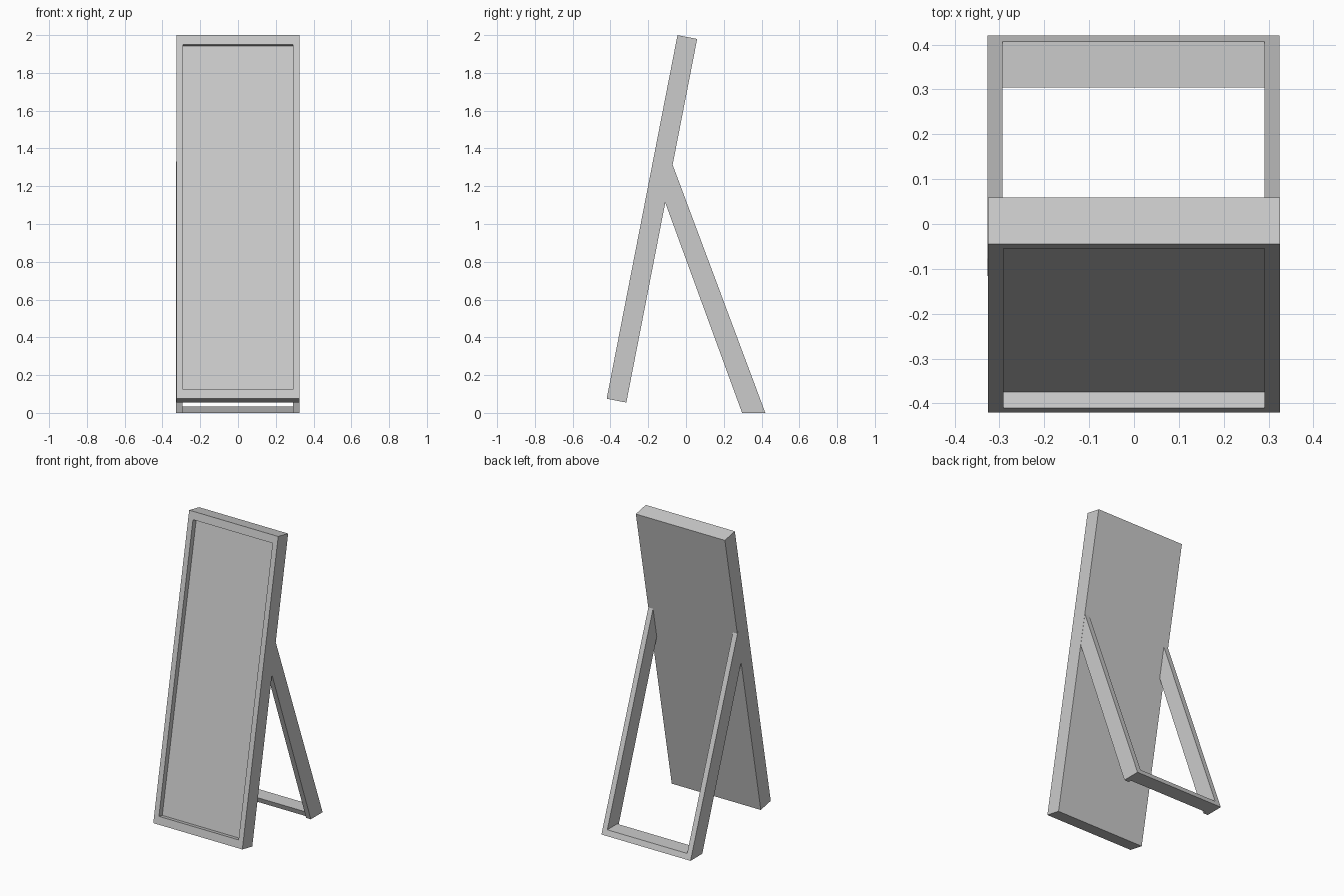
import bpy, bmesh
from mathutils import Vector, Matrix

if "Cube" in bpy.data.objects:
    bpy.data.objects.remove(bpy.data.objects["Cube"])


def make_object(name, bm):
    bmesh.ops.recalc_face_normals(bm, faces=bm.faces)
    me = bpy.data.meshes.new(name)
    bm.to_mesh(me)
    bm.free()
    ob = bpy.data.objects.new(name, me)
    bpy.context.collection.objects.link(ob)
    return ob


def extrude_profile(name, yz, x0, x1):
    """Side profile in y/z, extruded along x."""
    bm = bmesh.new()
    face = bm.faces.new([bm.verts.new((x0, y, z)) for y, z in yz])
    ext = bmesh.ops.extrude_face_region(bm, geom=[face])
    moved = [v for v in ext["geom"] if isinstance(v, bmesh.types.BMVert)]
    bmesh.ops.translate(bm, verts=moved, vec=(x1 - x0, 0, 0))
    return make_object(name, bm)


# Leaning mirror panel: local x = width, y = depth, z = along the slope
W, L, T = 0.3255, 1.961, 0.106
SIDE, END, DEPTH = 0.0345, 0.051, 0.036
bottom = Vector((0, -0.42, 0.075))
up = Vector((0, 0.375, 1.925)).normalized()
back = Vector((0, up.z, -up.y))


def place(x, d, s):
    return bottom + Vector((x, 0, 0)) + back * d + up * s


def ring(bm, w, s0, s1, d):
    return [bm.verts.new(place(x, d, s))
            for x, s in ((-w, s0), (w, s0), (w, s1), (-w, s1))]


bm = bmesh.new()
rings = [ring(bm, W, 0, L, T), ring(bm, W, 0, L, 0),
         ring(bm, W - SIDE, END, L - END, 0),
         ring(bm, W - SIDE, END, L - END, DEPTH)]
for a, b in zip(rings, rings[1:]):
    for i in range(4):
        j = (i + 1) % 4
        bm.faces.new((a[i], a[j], b[j], b[i]))
bm.faces.new(rings[0])      # back
bm.faces.new(rings[-1])     # recessed glass
make_object("mirror_panel", bm)

# Rear legs, let slightly into the panel
leg = [(0.297, 0), (0.42, 0), (-0.077, 1.33), (-0.116, 1.13)]
extrude_profile("left_leg", leg, -0.327, -0.293)
extrude_profile("right_leg", leg, 0.2905, 0.3245)

# Bottom crossbar joining the legs
bar = [(0.317, 0), (0.42, 0), (0.407, 0.035), (0.304, 0.035)]
extrude_profile("crossbar", bar, -0.293, 0.2905)
